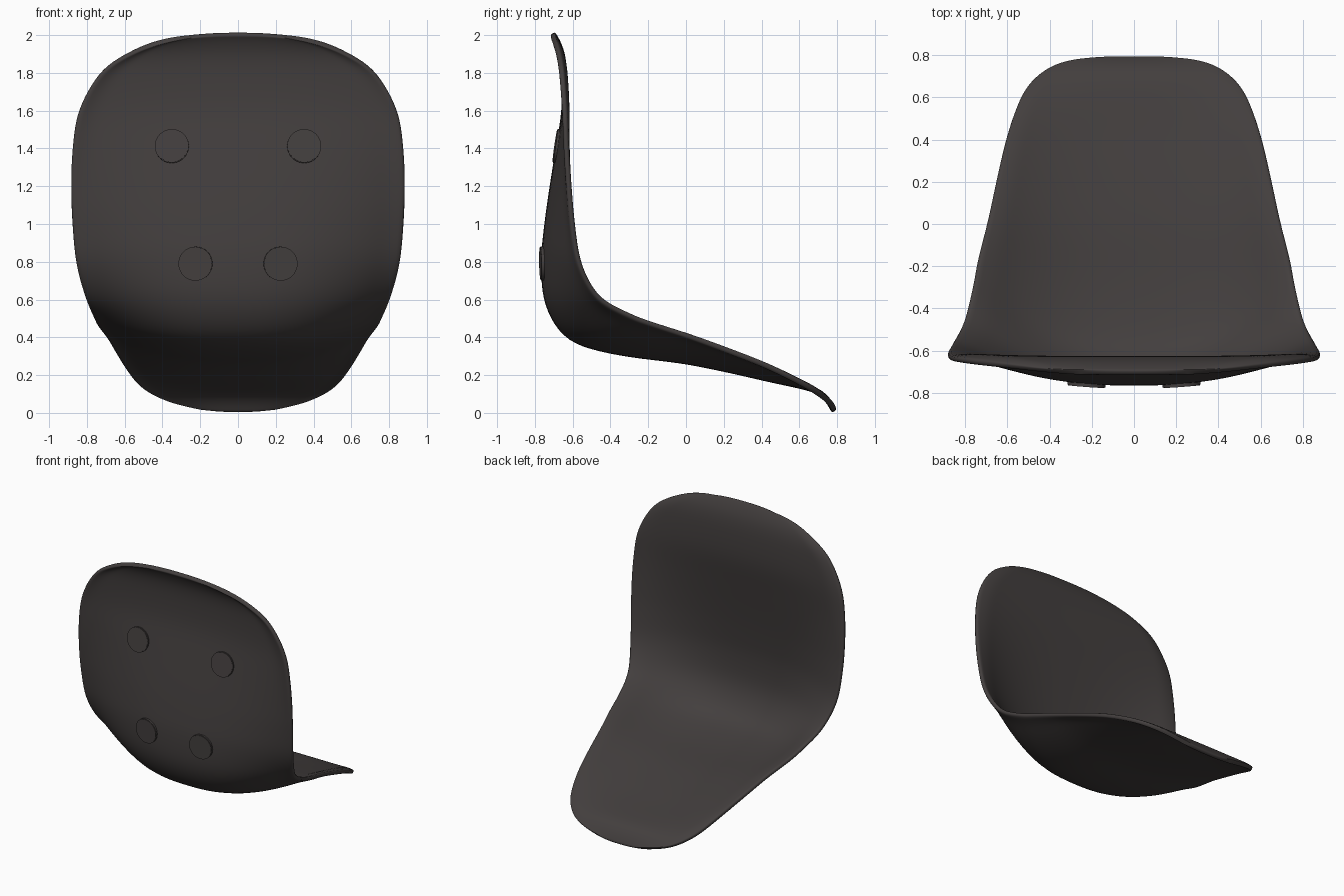
import bpy, bmesh, math
from mathutils import Vector
from mathutils.bvhtree import BVHTree

if "Cube" in bpy.data.objects:
    bpy.data.objects.remove(bpy.data.objects["Cube"])

charcoal = bpy.data.materials.new("charcoal plastic")
charcoal.use_nodes = True
colour = (0.056, 0.049, 0.048, 1)
charcoal.diffuse_color = colour
charcoal.node_tree.nodes["Principled BSDF"].inputs["Base Color"].default_value = colour

# Stations from top edge to seat lip: centre y, centre z, rim x, rim y, rim z
STATIONS = [
    (-.72, 2.0, .25, -.715, 1.985),
    (-.695, 1.96, .42, -.705, 1.95),
    (-.67, 1.89, .58, -.69, 1.89),
    (-.658, 1.78, .73, -.675, 1.79),
    (-.66, 1.6, .84, -.66, 1.6),
    (-.69, 1.4, .875, -.65, 1.4),
    (-.722, 1.2, .885, -.635, 1.2),
    (-.75, 1.0, .88, -.615, 1.0),
    (-.767, .8, .86, -.575, .78),
    (-.745, .57, .81, -.47, .6),
    (-.62, .385, .77, -.3, .505),
    (-.36, .305, .745, -.17, .455),
    (-.03, .262, .695, .02, .39),
    (.22, .213, .65, .22, .315),
    (.43, .165, .6, .42, .235),
    (.6, .128, .53, .6, .145),
    (.69, .1, .44, .7, .085),
    (.74, .055, .33, .75, .045),
    (.772, 0, .18, .772, .012),
]
STEPS, COLS = 3, 14


def spline(a, b, c, d, t):
    """Smooth interpolation between b and c."""
    return [(2*q + (r-p)*t + (2*p-5*q+4*r-s)*t*t + (3*q-p-3*r+s)*t**3) / 2
            for p, q, r, s in zip(a, b, c, d)]


def smoothstep(lo, hi, v):
    v = min(1, max(0, (v-lo) / (hi-lo)))
    return v*v*(3 - 2*v)


def section(row, tangent):
    """One cross-section: dished centre, raised sides, rolled-out rim."""
    cy, cz, rx, ry, rz = row
    inward = Vector((0, -tangent[1], tangent[0])).normalized()
    lip = inward * 0.02 * smoothstep(.3, .7, rx)
    centre, rim = Vector((0, cy, cz)), Vector((0, ry, rz))
    points = []
    for i in range(-COLS, COLS + 1):
        s = math.sin(i / COLS * math.pi / 2 * .8) / math.sin(math.pi / 2 * .8)
        a = abs(s)
        rise = a**2.5
        p = centre + (rim + lip - centre)*rise - lip*smoothstep(.88, 1.06, a)*1.3
        points.append(p + Vector((s*rx, 0, 0)))
    return points


def finish(bm, name):
    mesh = bpy.data.meshes.new(name)
    bm.to_mesh(mesh)
    bm.free()
    obj = bpy.data.objects.new(name, mesh)
    bpy.context.collection.objects.link(obj)
    mesh.materials.append(charcoal)
    return obj


def smooth(obj, angle):
    bpy.ops.object.select_all(action="DESELECT")
    obj.select_set(True)
    bpy.context.view_layer.objects.active = obj
    bpy.ops.object.shade_smooth_by_angle(angle=math.radians(angle))


# Shell surface lofted through the stations
rows = []
last = len(STATIONS) - 1
for k in range(last):
    quad = [STATIONS[min(last, max(0, k + o))] for o in (-1, 0, 1, 2)]
    rows += [spline(*quad, j / STEPS) for j in range(STEPS)]
rows.append(STATIONS[last])

bm = bmesh.new()
grid = []
for k, row in enumerate(rows):
    before, after = rows[max(0, k-1)], rows[min(len(rows)-1, k+1)]
    tangent = (after[0]-before[0], after[1]-before[1])
    grid.append([bm.verts.new(p) for p in section(row, tangent)])
for upper, lower in zip(grid, grid[1:]):
    for i in range(2*COLS):
        bm.faces.new((upper[i], lower[i], lower[i+1], upper[i+1]))
bm.normal_update()
tree = BVHTree.FromBMesh(bm)
shell = finish(bm, "seat_shell")

# Wall thickness grows inward, subdivision rounds the rim
wall = shell.modifiers.new("wall", "SOLIDIFY")
wall.thickness = 0.03
wall.offset = -1
soft = shell.modifiers.new("soft rim", "SUBSURF")
soft.levels = soft.render_levels = 1
smooth(shell, 60)

# Round mounting pads on the back
for level, x, z in (("upper", .35, 1.412), ("lower", .225, .79)):
    for side, sign in (("left", 1), ("right", -1)):
        hit, normal, _, _ = tree.ray_cast(Vector((sign*x, -2, z)), Vector((0, 1, 0)))
        if normal.y > 0:
            normal = -normal
        pad_bm = bmesh.new()
        bmesh.ops.create_cone(pad_bm, cap_ends=True, segments=40,
                              radius1=.09, radius2=.09, depth=.03)
        rims = [e for e in pad_bm.edges if all(v.co.z > 0 for v in e.verts)]
        bmesh.ops.bevel(pad_bm, geom=rims, offset=.003, segments=2, affect="EDGES")
        pad = finish(pad_bm, f"{level}_{side}_pad")
        pad.rotation_euler = normal.to_track_quat("Z", "Y").to_euler()
        pad.location = hit - normal*.003
        smooth(pad, 40)
